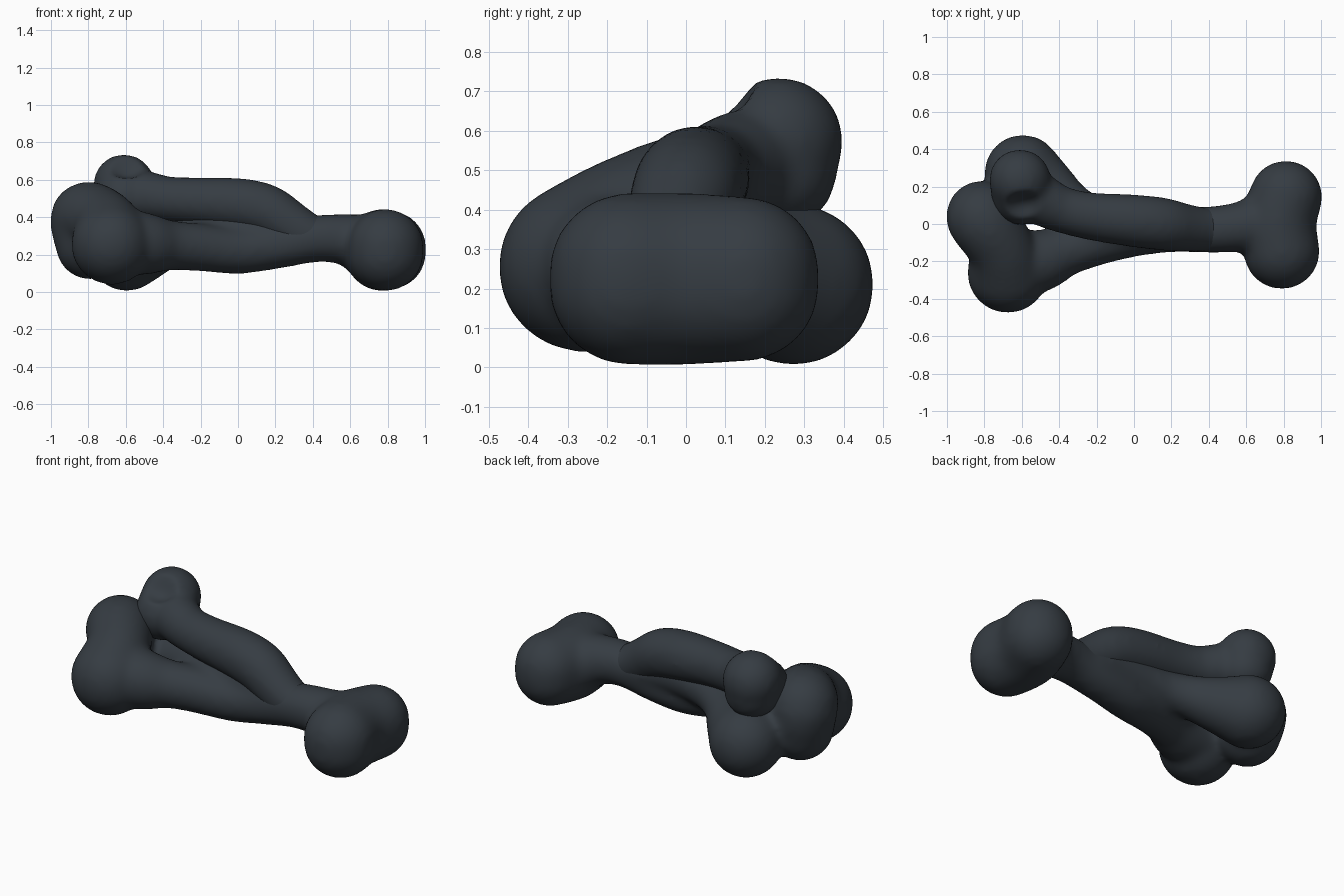
import bpy
import bmesh
from mathutils import Vector

cube = bpy.data.objects.get("Cube")
if cube:
    bpy.data.objects.remove(cube, do_unlink=True)

slate = bpy.data.materials.new("dark_slate")
slate.use_nodes = True
COLOUR = (0.036, 0.045, 0.055, 1.0)
slate.diffuse_color = COLOUR
slate.node_tree.nodes["Principled BSDF"].inputs["Base Color"].default_value = COLOUR

# Unit ball reused along every path
bm = bmesh.new()
bmesh.ops.create_icosphere(bm, subdivisions=3, radius=1.0)
BALL_VERTS = [v.co.copy() for v in bm.verts]
BALL_FACES = [[v.index for v in f.verts] for f in bm.faces]
bm.free()


def spline(points, steps=5):
    """Smooth path through (x, y, z, radius) points."""
    p = [Vector(q) for q in points]
    p = [p[0]] + p + [p[-1]]
    for i in range(1, len(p) - 2):
        a, b, c, d = p[i - 1:i + 3]
        for k in range(steps):
            t = k / steps
            yield 0.5 * (2 * b + (c - a) * t + (2 * a - 5 * b + 4 * c - d) * t ** 2
                         + (3 * b - a - 3 * c + d) * t ** 3)
    yield p[-2]


def make_bone(name, chains, dimple=None):
    """Fuse chains of overlapping balls into one smooth organic surface."""
    verts, faces = [], []
    for chain in chains:
        for x, y, z, r in spline(chain):
            start = len(verts)
            centre = Vector((x, y, z))
            verts.extend(centre + co * r for co in BALL_VERTS)
            faces.extend([start + i for i in f] for f in BALL_FACES)
    mesh = bpy.data.meshes.new(name)
    mesh.from_pydata(verts, [], faces)
    obj = bpy.data.objects.new(name, mesh)
    bpy.context.collection.objects.link(obj)

    remesh = obj.modifiers.new("fuse", 'REMESH')
    remesh.mode = 'VOXEL'
    remesh.voxel_size = 0.02
    smooth = obj.modifiers.new("soften", 'SMOOTH')
    smooth.factor = 0.5
    smooth.iterations = 12

    # Bake the modifiers, then press the dimple into the result
    graph = bpy.context.evaluated_depsgraph_get()
    baked = bpy.data.meshes.new_from_object(obj.evaluated_get(graph))
    obj.modifiers.clear()
    obj.data = baked
    bpy.data.meshes.remove(mesh)
    baked.name = name
    if dimple:
        centre, direction, radius, depth = dimple
        for v in baked.vertices:
            f = 1 - ((v.co - centre).length / radius) ** 2
            if f > 0:
                v.co -= direction * depth * f ** 1.5
    baked.materials.clear()
    baked.materials.append(slate)
    for poly in baked.polygons:
        poly.use_smooth = True
        poly.material_index = 0


# Far end: two slightly tall knobs side by side
far_knobs = [[(0.79, -0.145, z, 0.204), (0.772, 0.0, z, 0.204), (0.812, 0.145, z, 0.195)]
             for z in (0.208, 0.240)]

# Lower bone: shaft, far knobs, near knobs and the branch to the rear knob
make_bone("lower_bone", far_knobs + [
    [(-0.70, -0.20, 0.28, 0.18), (-0.52, -0.20, 0.26, 0.17), (-0.38, -0.15, 0.25, 0.137),
     (-0.22, -0.10, 0.24, 0.130), (0.0, -0.05, 0.222, 0.127), (0.20, -0.03, 0.245, 0.124),
     (0.42, -0.03, 0.285, 0.127), (0.58, -0.015, 0.28, 0.138), (0.68, 0.0, 0.25, 0.165),
     (0.77, 0.0, 0.225, 0.20)],
    [(-0.79, 0.03, 0.25, 0.185), (-0.81, 0.03, 0.395, 0.193), (-0.71, -0.13, 0.365, 0.18),
     (-0.675, -0.26, 0.255, 0.218)],
    [(-0.595, 0.272, 0.21, 0.207), (-0.48, 0.20, 0.235, 0.165), (-0.34, 0.10, 0.28, 0.125),
     (-0.18, 0.03, 0.31, 0.11), (0.08, 0.0, 0.33, 0.11), (0.30, -0.02, 0.29, 0.12)],
])

# Upper bone: shaft sinking into the lower one, with a dimpled end knob
make_bone("upper_bone", [
    [(-0.60, 0.20, 0.53, 0.14), (-0.48, 0.12, 0.51, 0.135), (-0.38, 0.075, 0.495, 0.125),
     (-0.22, 0.04, 0.485, 0.130), (0.0, 0.017, 0.468, 0.143), (0.15, 0.0, 0.435, 0.143),
     (0.27, -0.02, 0.365, 0.130), (0.38, -0.03, 0.30, 0.119), (0.50, -0.025, 0.28, 0.10)],
    [(-0.61, 0.235, 0.572, 0.166), (-0.605, 0.15, 0.507, 0.158)],
    [(-0.61, 0.235, 0.572, 0.160), (-0.605, 0.23, 0.50, 0.155)],
], dimple=(Vector((-0.595, 0.115, 0.655)), Vector((0, -0.4, 0.92)).normalized(), 0.10, 0.05))
